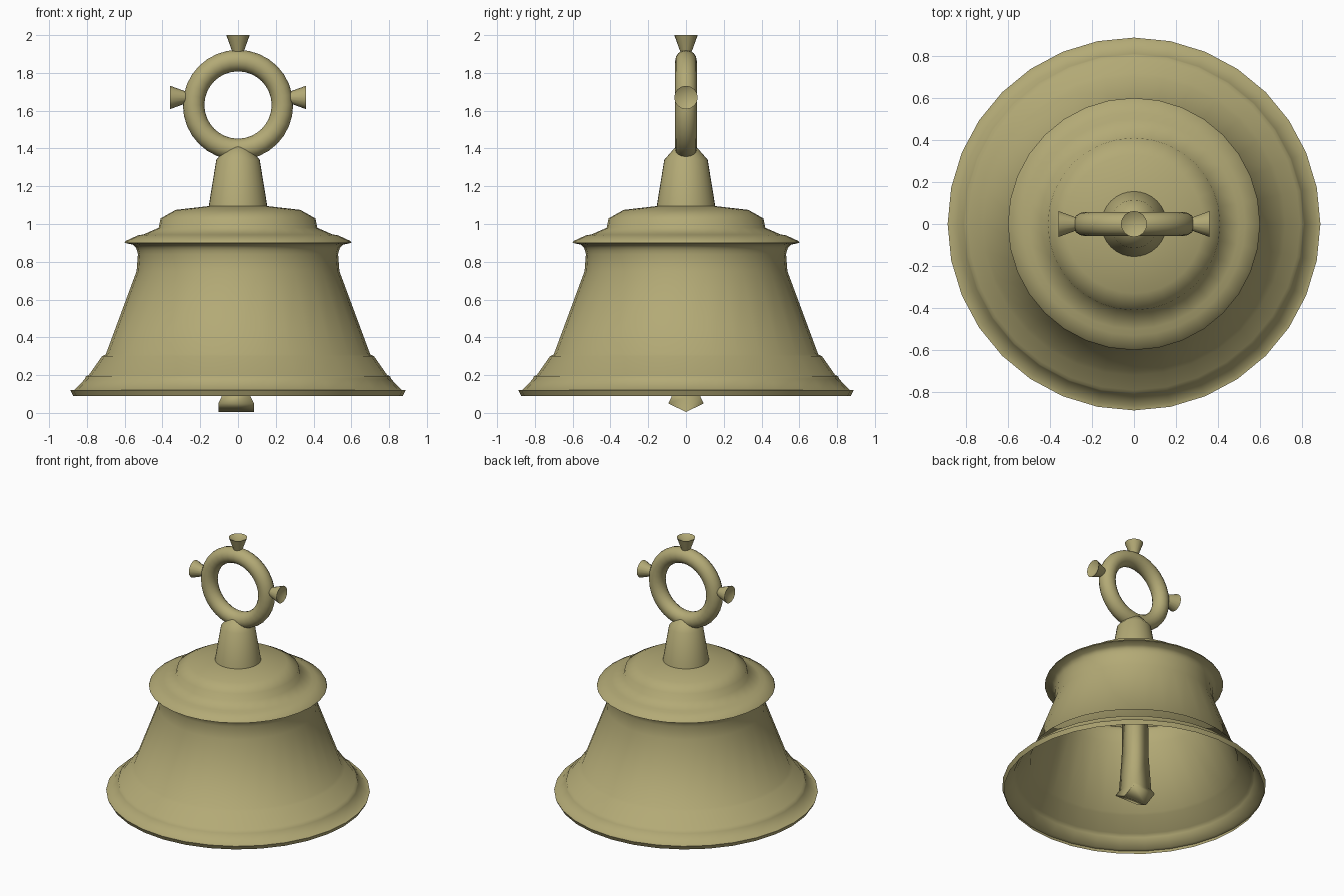
import bpy, bmesh
from math import pi, radians
from mathutils import Matrix, Vector

if "Cube" in bpy.data.objects:
    bpy.data.objects.remove(bpy.data.objects["Cube"])

brass = bpy.data.materials.new("brass")
brass.diffuse_color = (0.45, 0.40, 0.18, 1)
brass.use_nodes = True
brass.node_tree.nodes["Principled BSDF"].inputs["Base Color"].default_value = brass.diffuse_color


def finish(name, bm, angle):
    bmesh.ops.remove_doubles(bm, verts=bm.verts, dist=1e-5)
    bmesh.ops.recalc_face_normals(bm, faces=bm.faces)
    me = bpy.data.meshes.new(name)
    bm.to_mesh(me)
    bm.free()
    ob = bpy.data.objects.new(name, me)
    bpy.context.collection.objects.link(ob)
    me.materials.append(brass)
    bpy.ops.object.select_all(action='DESELECT')
    ob.select_set(True)
    bpy.context.view_layer.objects.active = ob
    bpy.ops.object.shade_smooth_by_angle(angle=radians(angle))
    return ob


def lathe(name, profile, sides, angle, matrix=Matrix()):
    bm = bmesh.new()
    vs = [bm.verts.new((r, 0, z)) for r, z in profile]
    es = [bm.edges.new(p) for p in zip(vs, vs[1:])]
    bmesh.ops.spin(bm, geom=vs + es, cent=(0, 0, 0), axis=(0, 0, 1),
                   angle=2 * pi, steps=sides, use_merge=True)
    bm.transform(matrix)
    return finish(name, bm, angle)


# Bell: one thin-walled surface, open below, from lip to neck
lathe("bell_body", [
    # flared lip and skirt
    (0.872, 0.09), (0.887, 0.12), (0.865, 0.122), (0.81, 0.18),
    (0.805, 0.195), (0.79, 0.20), (0.72, 0.30), (0.70, 0.31),
    # waist and groove under the rim
    (0.537, 0.75), (0.53, 0.84), (0.535, 0.86), (0.54, 0.875), (0.555, 0.89),
    # overhanging rim, shoulder and neck
    (0.60, 0.90), (0.595, 0.91), (0.53, 0.94), (0.50, 0.945), (0.42, 0.98),
    (0.41, 1.03), (0.33, 1.075), (0.155, 1.095), (0.115, 1.34),
    (0.045, 1.42), (0, 1.42)], 32, 72)

# Hanging ring standing in the x-z plane
bpy.ops.mesh.primitive_torus_add(
    major_radius=0.235, minor_radius=0.057, major_segments=32,
    minor_segments=16, location=(0, 0, 1.63), rotation=(pi / 2, 0, 0))
ring = bpy.context.object
ring.name = "hanging_ring"
ring.data.materials.append(brass)
bpy.ops.object.shade_smooth()

# Three flared studs with dished ends around the ring
stud = [(0, 0), (0.022, 0), (0.062, 0.11), (0, 0.075)]
for name, base, tilt in (("stud_top", (0, 0, 1.89), 0),
                         ("stud_left", (-0.25, 0, 1.67), -pi / 2),
                         ("stud_right", (0.25, 0, 1.67), pi / 2)):
    lathe(name, stud, 16, 60,
          Matrix.Translation(Vector(base)) @ Matrix.Rotation(tilt, 4, 'Y'))

# Clapper: square rod flaring to a wedge-shaped tip with its ridge along x
OUTLINE = [(-1, -1), (1, -1), (1, 0), (1, 1), (-1, 1), (-1, 0)]
bm = bmesh.new()
rings = [[bm.verts.new((h * x - 0.01, h * y, z + wedge * abs(y)))
          for x, y in OUTLINE]
         for h, z, wedge in ((0.06, 0.95, 0), (0.064, 0.35, 0),
                             (0.077, 0.085, 0), (0.094, 0.005, 0.045))]
for hi, lo in zip(rings, rings[1:]):
    for i in range(6):
        j = (i + 1) % 6
        bm.faces.new((lo[i], lo[j], hi[j], hi[i]))
bm.faces.new(rings[0])
tip = rings[-1]
bm.faces.new([tip[i] for i in (0, 1, 2, 5)])
bm.faces.new([tip[i] for i in (5, 2, 3, 4)])
finish("clapper", bm, 95)
